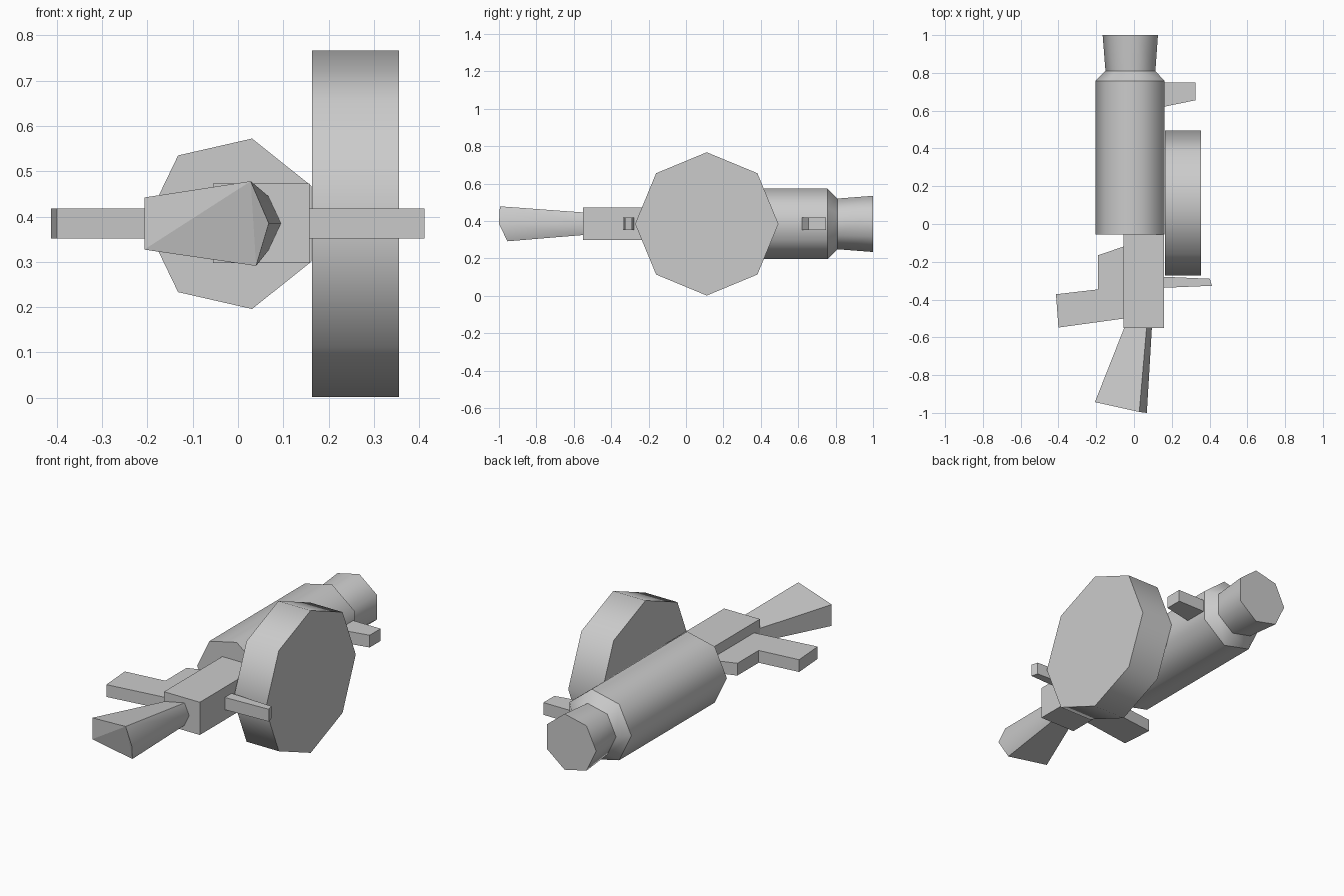
import bpy, bmesh
from math import sin, cos, pi, radians
from mathutils import Vector

cube = bpy.data.objects.get("Cube")
if cube:
    bpy.data.objects.remove(cube, do_unlink=True)

grey = bpy.data.materials.new("plain grey")
grey.use_nodes = True
colour = (0.6, 0.6, 0.6, 1)
grey.diffuse_color = colour
grey.node_tree.nodes["Principled BSDF"].inputs["Base Color"].default_value = colour


def loft(name, rings, smooth=False, fan_start=None):
    """Skin a list of equal-length rings and close both ends."""
    bm = bmesh.new()
    loops = [[bm.verts.new(p) for p in ring] for ring in rings]
    n = len(loops[0])
    for a, b in zip(loops, loops[1:]):
        for i in range(n):
            j = (i + 1) % n
            bm.faces.new((a[i], a[j], b[j], b[i])).smooth = smooth
    bm.faces.new(loops[0])
    if fan_start is None:
        bm.faces.new(loops[-1])
    else:
        end = loops[-1][fan_start:] + loops[-1][:fan_start]
        for i in range(1, n - 1):
            bm.faces.new((end[0], end[i], end[i + 1]))
    bmesh.ops.recalc_face_normals(bm, faces=bm.faces[:])
    # Ring edges and strong corners stay crisp
    for loop in loops:
        for i in range(n):
            bm.edges.get((loop[i], loop[(i + 1) % n])).smooth = False
    for e in bm.edges:
        if e.calc_face_angle(0) > radians(65):
            e.smooth = False
    mesh = bpy.data.meshes.new(name)
    bm.to_mesh(mesh)
    bm.free()
    mesh.materials.append(grey)
    obj = bpy.data.objects.new(name, mesh)
    bpy.context.collection.objects.link(obj)
    return obj


def slab(name, outline, z0, z1):
    """Upright prism from a plan outline."""
    return loft(name, [[(x, y, z) for x, y in outline] for z in (z0, z1)])


AXIS_Z = 0.384


def barrel_ring(y, r, n=7):
    return [(-0.012 + r * cos(pi + 2 * pi * i / n), y,
             AXIS_Z + r * sin(pi + 2 * pi * i / n)) for i in range(n)]


def drum_ring(x, r=0.383, n=8):
    return [(x, 0.111 + r * cos(2 * pi * i / n),
             AXIS_Z + r * sin(2 * pi * i / n)) for i in range(n)]


# Seven-sided barrel with a necked, flared rear end
loft("barrel", [barrel_ring(-0.055, 0.193), barrel_ring(0.757, 0.193),
                barrel_ring(0.81, 0.139), barrel_ring(1.0, 0.154)], smooth=True)

# Eight-sided side drum
loft("side_drum", [drum_ring(0.163), drum_ring(0.355)], smooth=True)

# Central block
slab("body_block", [(-0.055, -0.55), (0.158, -0.55), (0.158, -0.05), (-0.055, -0.05)],
     0.297, 0.473)

# Skewed five-sided front horn
horn_back = [(0.095, -0.545, 0.385), (0.067, -0.545, 0.445), (-0.05, -0.545, 0.421),
             (-0.05, -0.545, 0.349), (0.067, -0.545, 0.325)]
horn_front = [(0.068, -1.0, 0.385), (0.028, -0.995, 0.478), (-0.207, -0.943, 0.442),
              (-0.207, -0.943, 0.327), (0.04, -0.955, 0.291)]
loft("front_horn", [horn_back, horn_front], smooth=True, fan_start=1)

# Flat grips and levers
low, high = 0.352, 0.418
slab("long_grip", [(-0.413, -0.372), (-0.4, -0.548), (-0.05, -0.5), (-0.05, -0.33)], low, high)
slab("short_grip", [(-0.19, -0.165), (-0.19, -0.347), (-0.05, -0.332), (-0.05, -0.118)], low, high)
slab("front_lever", [(0.15, -0.279), (0.15, -0.338), (0.412, -0.327), (0.402, -0.29)], low, high)
slab("rear_lever", [(0.155, 0.748), (0.155, 0.62), (0.325, 0.655), (0.325, 0.748)], low, high)
